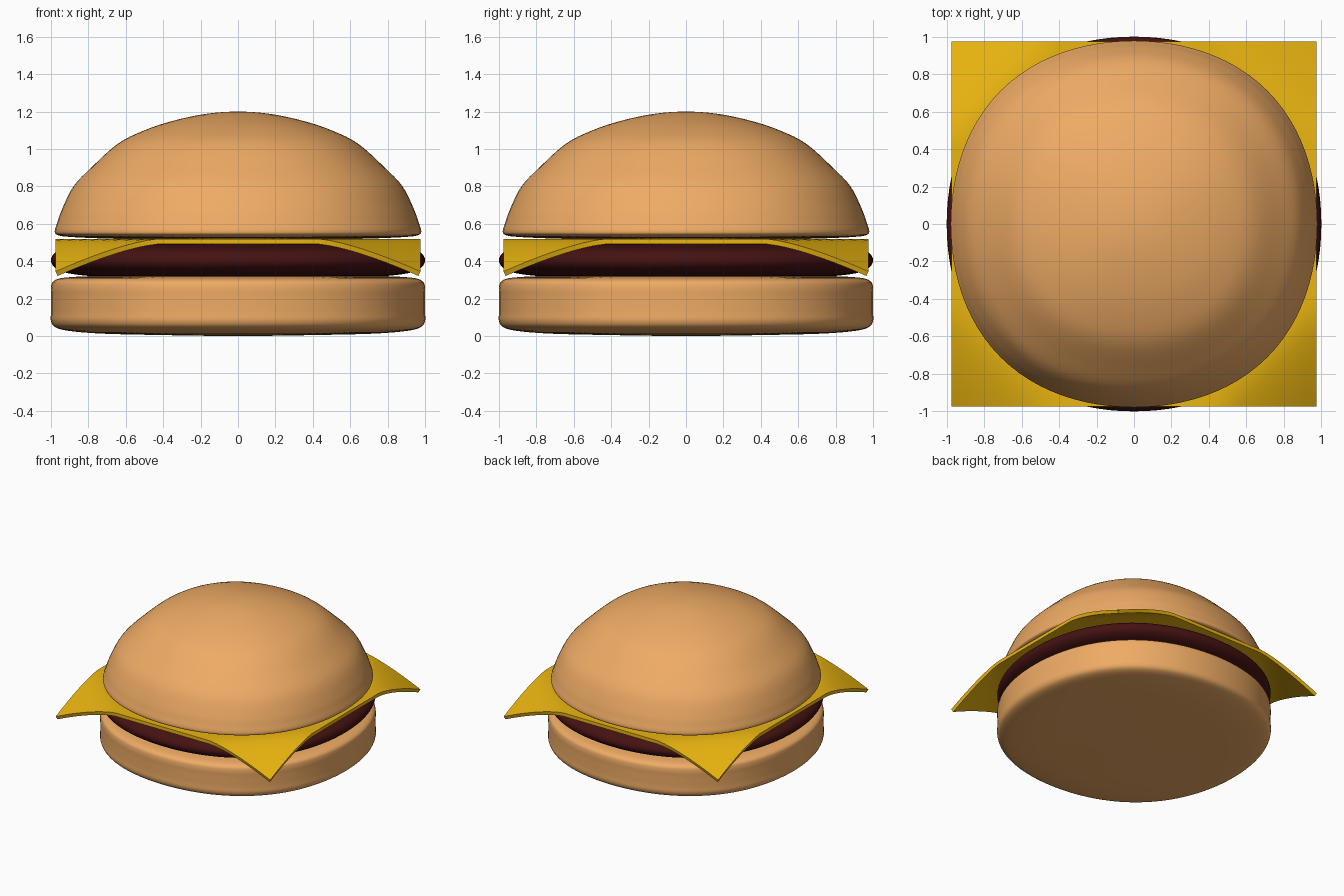
import bpy, bmesh, math

if "Cube" in bpy.data.objects:
    bpy.data.objects.remove(bpy.data.objects["Cube"])


def material(name, rgb):
    m = bpy.data.materials.new(name)
    m.diffuse_color = (*rgb, 1)
    m.use_nodes = True
    m.node_tree.nodes["Principled BSDF"].inputs["Base Color"].default_value = m.diffuse_color
    return m


def finish(name, bm, mat):
    me = bpy.data.meshes.new(name)
    bmesh.ops.recalc_face_normals(bm, faces=bm.faces)
    bm.to_mesh(me)
    bm.free()
    ob = bpy.data.objects.new(name, me)
    bpy.context.collection.objects.link(ob)
    me.materials.append(mat)
    me.polygons.foreach_set("use_smooth", [True] * len(me.polygons))
    return ob


def smooth_profile(pts, steps=4):
    """Catmull-Rom curve through (radius, z) points, mirrored at the axis."""
    ext = [(-pts[1][0], pts[1][1])] + pts + [(-pts[-2][0], pts[-2][1])]
    out = []
    for a, b, c, d in zip(ext, ext[1:], ext[2:], ext[3:]):
        for i in range(steps):
            t = i / steps
            out.append(tuple(0.5 * (2 * q + (r - p) * t + (2 * p - 5 * q + 4 * r - s) * t * t
                                    + (3 * q - p - 3 * r + s) * t ** 3)
                             for p, q, r, s in zip(a, b, c, d)))
    return out + [pts[-1]]


def lathe(name, pts, mat, n=96):
    """Revolve a profile into a slightly squared round."""
    prof = smooth_profile(pts)
    bm = bmesh.new()
    bottom = bm.verts.new((0, 0, prof[0][1]))
    top = bm.verts.new((0, 0, prof[-1][1]))
    rings = []
    for r, z in prof[1:-1]:
        ring = []
        for k in range(n):
            a = 2 * math.pi * k / n
            rr = r * (1 + 0.0143 * (1 - math.cos(4 * a)))
            ring.append(bm.verts.new((rr * math.cos(a), rr * math.sin(a), z)))
        rings.append(ring)
    for k in range(n):
        j = (k + 1) % n
        bm.faces.new((bottom, rings[0][j], rings[0][k]))
        bm.faces.new((top, rings[-1][k], rings[-1][j]))
        for lo, hi in zip(rings, rings[1:]):
            bm.faces.new((lo[k], lo[j], hi[j], hi[k]))
    return finish(name, bm, mat)


bun = material("bun", (0.86, 0.41, 0.13))
meat = material("meat", (0.06, 0.006, 0.006))
yellow = material("cheese", (0.82, 0.46, 0.005))

# Bottom bun
lathe("bottom_bun", [(0, 0), (0.45, 0.006), (0.73, 0.013), (0.9, 0.027), (0.975, 0.046),
                     (1, 0.08), (1, 0.13), (1, 0.21), (1, 0.26), (0.985, 0.295),
                     (0.92, 0.313), (0.73, 0.322), (0.45, 0.326), (0, 0.328)], bun)

# Patty
lathe("patty", [(0, 0.308), (0.45, 0.31), (0.73, 0.317), (0.9, 0.334), (0.975, 0.362),
                (1, 0.405), (0.975, 0.448), (0.9, 0.474), (0.73, 0.488), (0.45, 0.494),
                (0, 0.496)], meat)

# Top bun
lathe("top_bun", [(0, 0.515), (0.45, 0.517), (0.7, 0.521), (0.9, 0.53), (0.965, 0.54),
                  (0.98, 0.56), (0.965, 0.61), (0.94, 0.68), (0.88, 0.8), (0.78, 0.905),
                  (0.64, 1.03), (0.5, 1.1), (0.35, 1.15), (0.17, 1.188), (0, 1.2)], bun)

# Cheese slice with drooping corners
bm = bmesh.new()
bmesh.ops.create_grid(bm, x_segments=32, y_segments=32, size=0.975)
for v in bm.verts:
    t = max(0, abs(v.co.x) + abs(v.co.y) - 1.4) / 0.55
    v.co.z = 0.52 - 0.175 * t ** 1.4
cheese = finish("cheese_slice", bm, yellow)
if cheese.data.polygons[0].normal.z < 0:
    cheese.data.flip_normals()
mod = cheese.modifiers.new("thickness", 'SOLIDIFY')
mod.thickness = 0.028
mod.offset = -1
bpy.context.view_layer.objects.active = cheese
cheese.select_set(True)
bpy.ops.object.modifier_apply(modifier=mod.name)
bpy.ops.object.shade_smooth_by_angle(angle=math.radians(40))
